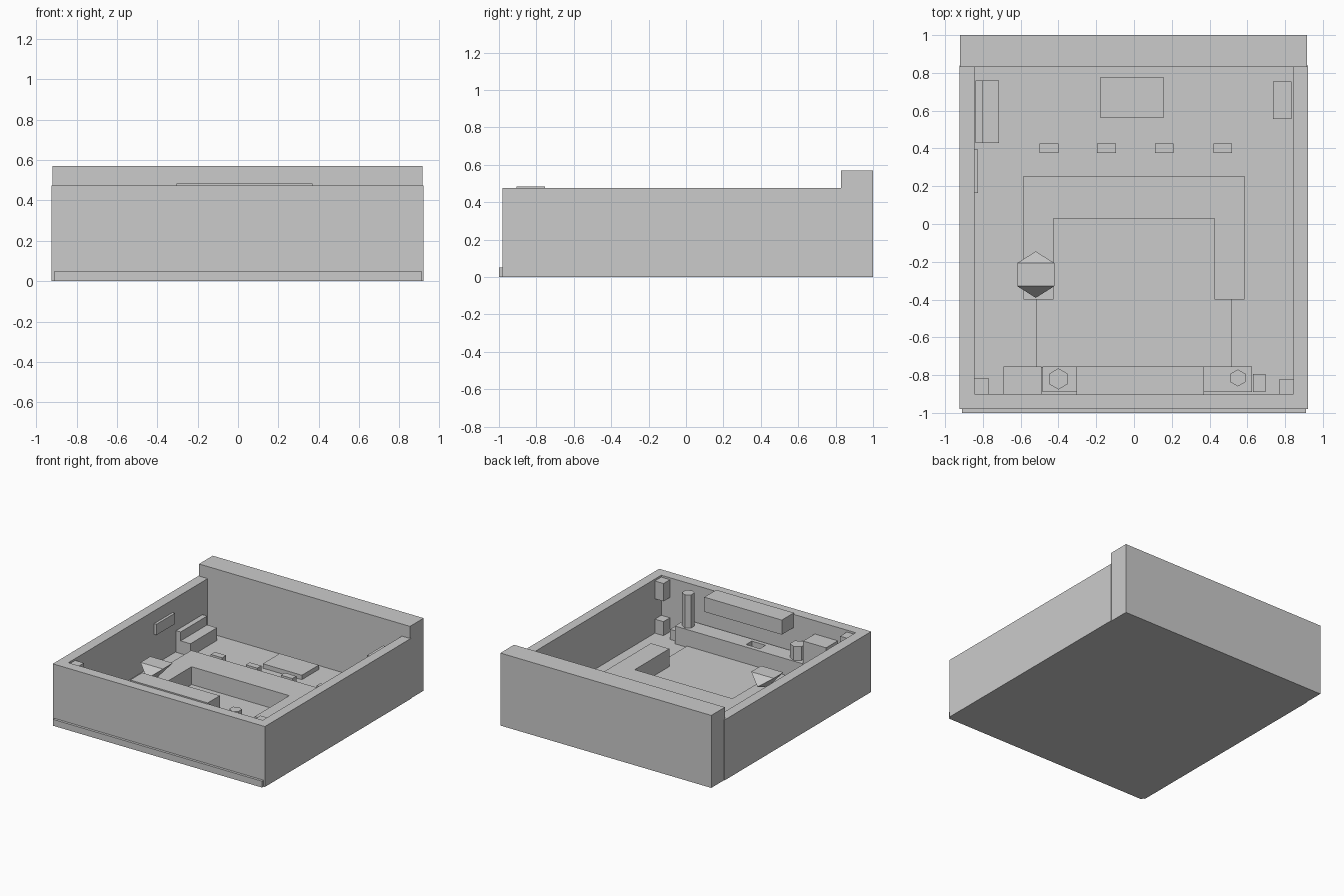
import bpy, bmesh, math

if "Cube" in bpy.data.objects:
    bpy.data.objects.remove(bpy.data.objects["Cube"])


def box(name, x0, x1, y0, y1, z0, z1):
    bm = bmesh.new()
    bmesh.ops.create_cube(bm, size=1)
    for v in bm.verts:
        v.co.x = x1 if v.co.x > 0 else x0
        v.co.y = y1 if v.co.y > 0 else y0
        v.co.z = z1 if v.co.z > 0 else z0
    return add(name, bm)


def add(name, bm):
    bmesh.ops.recalc_face_normals(bm, faces=bm.faces)
    me = bpy.data.meshes.new(name)
    bm.to_mesh(me)
    bm.free()
    ob = bpy.data.objects.new(name, me)
    bpy.context.collection.objects.link(ob)
    return ob


def hex_prism(name, x, y, r, z0, z1):
    bpy.ops.mesh.primitive_cylinder_add(vertices=6, radius=r, depth=z1 - z0,
                                        location=(x, y, (z0 + z1) / 2))
    bpy.context.object.name = name


# Floor and walls
F = 0.05
box("floor", -0.91, 0.91, -1.0, 0.98, 0, F)
box("back_wall", -0.92, 0.915, 0.83, 1.0, 0, 0.57)
box("left_wall", -0.925, -0.845, -0.98, 0.84, 0, 0.475)
box("right_wall", 0.845, 0.92, -0.98, 0.84, 0, 0.475)
box("front_wall", -0.845, 0.845, -0.98, -0.90, 0, 0.475)

# U-shaped counter extruded from its outline, with a rug inside
outline = [(-0.585, -0.4), (-0.425, -0.4), (-0.425, 0.03), (0.425, 0.03),
           (0.425, -0.4), (0.585, -0.4), (0.585, 0.255), (-0.585, 0.255)]
bm = bmesh.new()
face = bm.faces.new([bm.verts.new((x, y, F)) for x, y in outline])
ext = bmesh.ops.extrude_face_region(bm, geom=[face])
for v in ext["geom"]:
    if isinstance(v, bmesh.types.BMVert):
        v.co.z = 0.20
add("u_counter", bm)
box("rug", -0.52, 0.52, -0.76, 0.1, F, 0.06)

# Faceted seat: downward cone with a folded top
bm = bmesh.new()
ring = []
for i in range(6):
    a = math.radians(90 + 60 * i)
    z = 0.25 if i == 0 else 0.24 if i == 3 else 0.32
    ring.append(bm.verts.new((-0.52 + 0.113 * math.cos(a), -0.268 + 0.123 * math.sin(a), z)))
tip = bm.verts.new((-0.52, -0.268, 0.20))
for i in range(6):
    bm.faces.new((ring[i], ring[(i + 1) % 6], tip))
bm.faces.new((ring[5], ring[0], ring[1]))
bm.faces.new((ring[1], ring[2], ring[4], ring[5]))
bm.faces.new((ring[2], ring[3], ring[4]))
add("faceted_seat", bm)

# Sideboard with a small basin, cabinet and overhead shelf along the front wall
sideboard = box("sideboard", -0.485, 0.625, -0.89, -0.755, F, 0.19)
cutter = box("basin_cutter", -0.09, 0.03, -0.86, -0.79, 0.15, 0.25)
cutter.hide_render = True
cutter.hide_set(True)
mod = sideboard.modifiers.new("basin", "BOOLEAN")
mod.operation = "DIFFERENCE"
mod.object = cutter
box("tall_cabinet", -0.69, -0.49, -0.90, -0.755, F, 0.37)
box("overhead_shelf", -0.305, 0.37, -0.905, -0.755, 0.37, 0.485)
box("small_bin", 0.63, 0.695, -0.89, -0.795, F, 0.13)
hex_prism("tall_post", 0.55, -0.815, 0.045, 0.19, 0.45)
hex_prism("short_pot", -0.40, -0.82, 0.056, 0.19, 0.30)

# Corner boxes
box("corner_box_left", -0.845, -0.77, -0.90, -0.815, 0.32, 0.46)
box("corner_box_right", 0.77, 0.845, -0.90, -0.82, 0.32, 0.46)
box("lower_corner_box", 0.77, 0.845, -0.90, -0.82, F, 0.16)

# Bench and wall panel on the left
box("bench_seat", -0.80, -0.715, 0.43, 0.76, F, 0.15)
box("bench_back", -0.84, -0.80, 0.43, 0.76, F, 0.22)
box("wall_panel", -0.845, -0.825, 0.165, 0.395, 0.29, 0.375)

# Row of stools, platform and side cabinet at the back
for i, x in enumerate((-0.45, -0.145, 0.16, 0.47)):
    box(f"stool_{i + 1}", x - 0.05, x + 0.05, 0.375, 0.425, F, 0.145)
box("low_platform", -0.18, 0.16, 0.565, 0.775, F, 0.085)
box("side_cabinet", 0.735, 0.835, 0.555, 0.755, F, 0.40)
